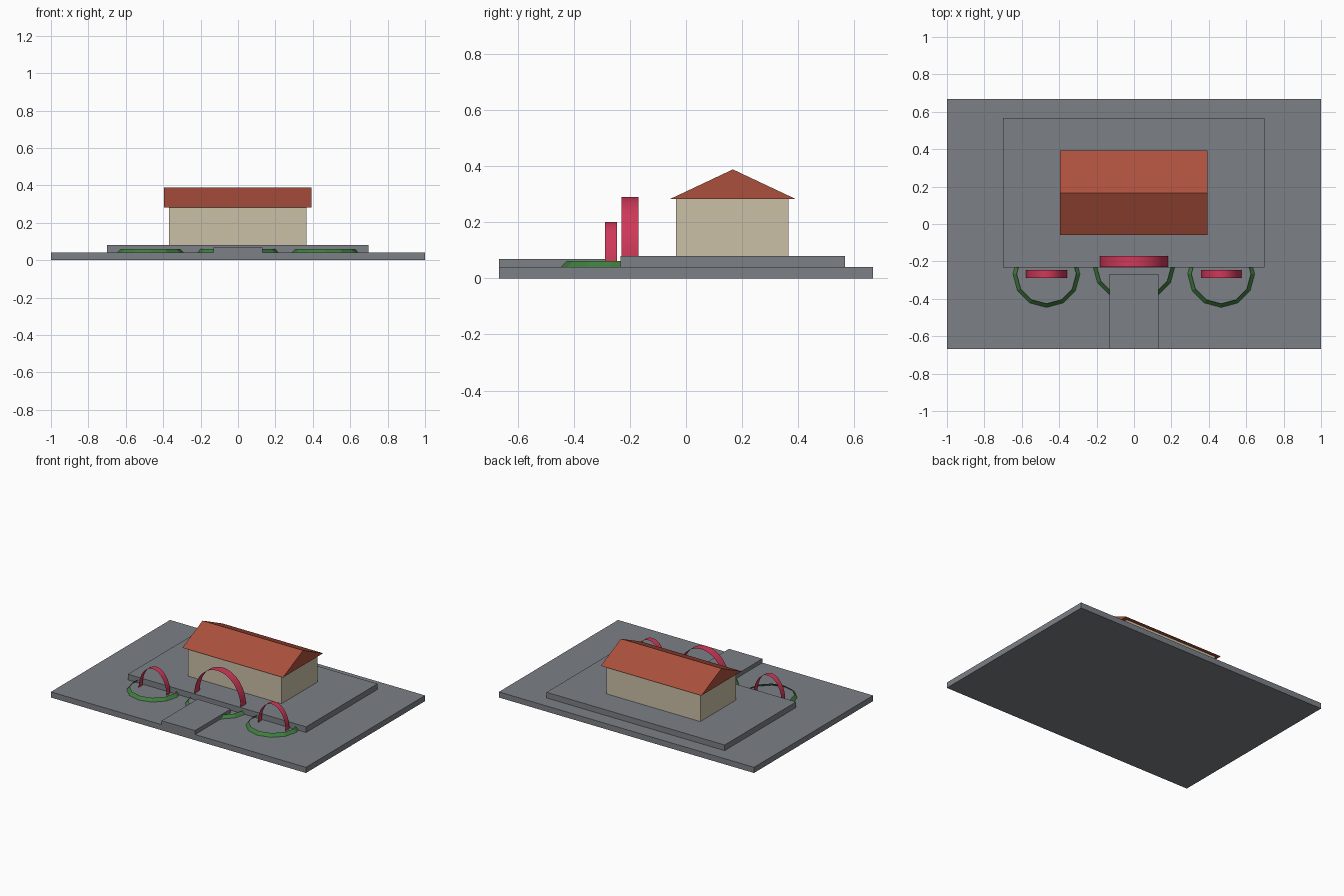
import bpy, bmesh
from math import sin, cos, pi

cube = bpy.data.objects.get("Cube")
if cube:
    bpy.data.objects.remove(cube, do_unlink=True)


def material(name, rgb):
    m = bpy.data.materials.new(name)
    m.use_nodes = True
    m.diffuse_color = (*rgb, 1)
    m.node_tree.nodes["Principled BSDF"].inputs["Base Color"].default_value = (*rgb, 1)
    return m


grey = material("paving grey", (0.20, 0.215, 0.235))
beige = material("wall beige", (0.60, 0.53, 0.39))
red = material("roof red", (0.41, 0.08, 0.045))
pink = material("arch crimson", (0.62, 0.04, 0.10))
green = material("hedge green", (0.05, 0.21, 0.05))


def finish(name, bm, mat, smooth=False):
    mesh = bpy.data.meshes.new(name)
    bm.to_mesh(mesh)
    bm.free()
    mesh.materials.append(mat)
    obj = bpy.data.objects.new(name, mesh)
    bpy.context.collection.objects.link(obj)
    if smooth:
        for p in mesh.polygons:
            p.use_smooth = True
    return obj


def box(name, x, y, z, mat):
    """Box from (min, max) pairs."""
    bm = bmesh.new()
    bmesh.ops.create_cube(bm, size=1)
    for v in bm.verts:
        v.co = [r[0] if c < 0 else r[1] for r, c in zip((x, y, z), v.co)]
    return finish(name, bm, mat)


def strip(bm, first, second, closed=False):
    """Quad strip joining two rows of points."""
    a = [bm.verts.new(p) for p in first]
    b = [bm.verts.new(p) for p in second]
    n = len(a)
    for i in range(n if closed else n - 1):
        j = (i + 1) % n
        bm.faces.new((a[i], a[j], b[j], b[i]))


def arch(name, x, y, z, radius, height, depth, steps=32):
    """Thin half-oval band standing across x."""
    bm = bmesh.new()
    rows = []
    for side in (-1, 1):
        rows.append([(x + radius * cos(pi * i / steps), y + side * depth / 2,
                      z + height * sin(pi * i / steps)) for i in range(steps + 1)])
    strip(bm, *rows)
    return finish(name, bm, pink, smooth=True)


def hedge(name, x, y, radius, sides=12):
    """Low sloping ring, open above and below."""
    bm = bmesh.new()
    rows = []
    for r, z in ((radius, 0.04), (radius - 0.02, 0.061)):
        rows.append([(x + r * cos(2 * pi * i / sides), y + r * sin(2 * pi * i / sides), z)
                     for i in range(sides)])
    strip(bm, *rows, closed=True)
    return finish(name, bm, green)


# Ground, terrace and entrance path
box("ground_slab", (-1, 1), (-0.667, 0.667), (0, 0.04), grey)
box("terrace", (-0.70, 0.697), (-0.233, 0.567), (0.04, 0.08), grey)
box("entrance_path", (-0.132, 0.13), (-0.667, -0.267), (0.04, 0.068), grey)

# House walls
box("house_walls", (-0.368, 0.366), (-0.035, 0.365), (0.08, 0.282), beige)

# Gabled roof, a closed prism along x
bm = bmesh.new()
gable = [(-0.058, 0.282), (0.392, 0.282), (0.167, 0.388)]
face = bm.faces.new([bm.verts.new((-0.395, y, z)) for y, z in gable])
new = bmesh.ops.extrude_face_region(bm, geom=[face])["geom"]
bmesh.ops.translate(bm, vec=(0.788, 0, 0),
                    verts=[g for g in new if isinstance(g, bmesh.types.BMVert)])
bmesh.ops.recalc_face_normals(bm, faces=bm.faces)
finish("roof", bm, red)

# Main arch on the terrace with its hedge ring
arch("main_arch", 0, -0.2, 0.08, 0.181, 0.21, 0.06)
hedge("main_hedge", 0, -0.2, 0.226)

# Side arches with hedge rings
for side, x in (("right", -0.468), ("left", 0.466)):
    arch(side + "_arch", x, -0.267, 0.04, 0.109, 0.16, 0.042)
    hedge(side + "_hedge", x, -0.267, 0.179)
